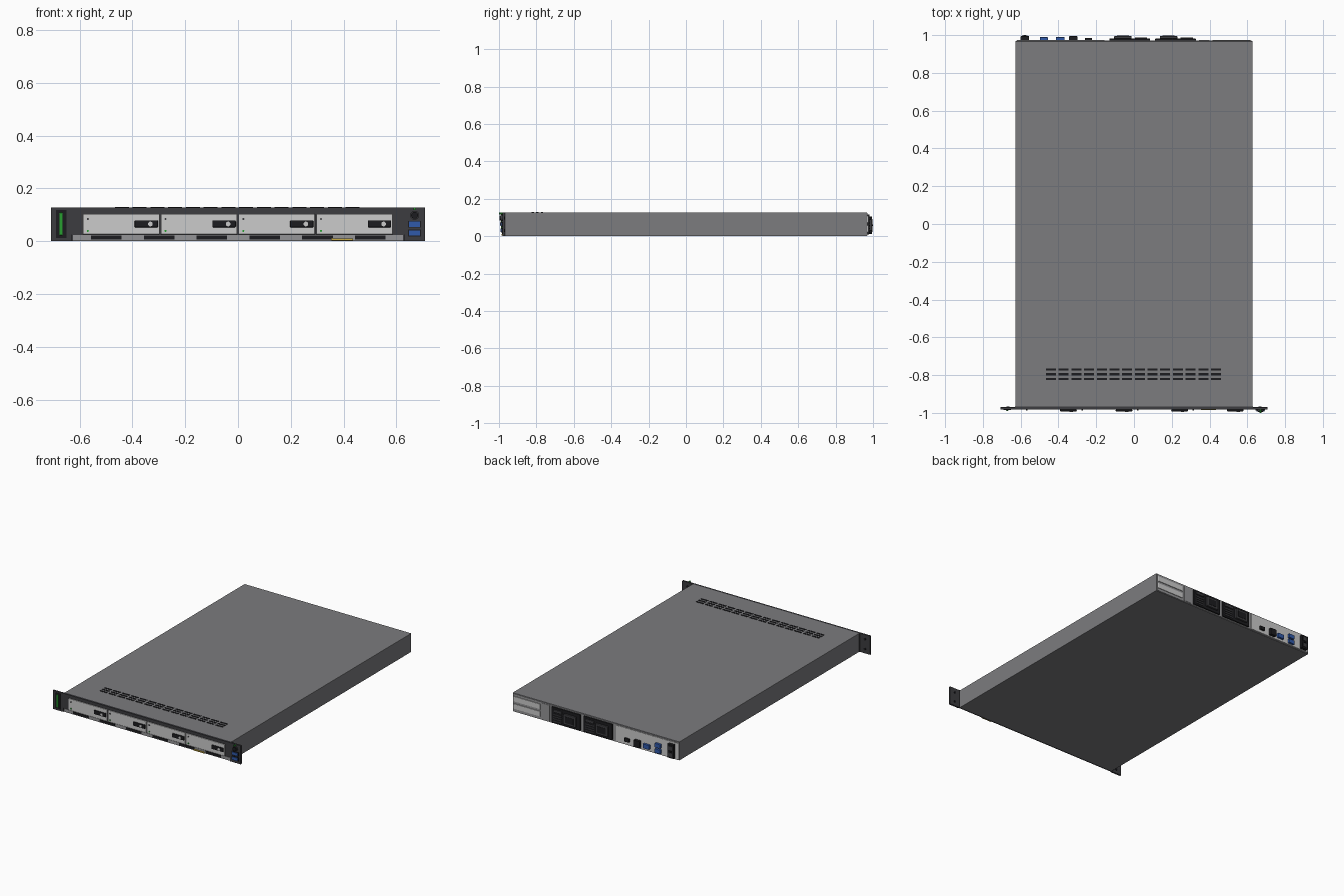
import bpy
from math import pi

COLORS = {
    "case": (0.20, 0.20, 0.21), "dark": (0.045, 0.045, 0.05), "black": (0.012, 0.012, 0.014),
    "light": (0.55, 0.55, 0.55), "mid": (0.3, 0.3, 0.31), "blue": (0.03, 0.10, 0.40),
    "green": (0.02, 0.35, 0.03), "yellow": (0.60, 0.42, 0.06),
}
MATS = {}
for key, rgb in COLORS.items():
    MATS[key] = bpy.data.materials.new(key)
    MATS[key].diffuse_color = (*rgb, 1)


def box(name, x, y, z, mat, bevel=0.0):
    """Box from (min, max) ranges on each axis."""
    bpy.ops.mesh.primitive_cube_add(size=1, location=[(r[0] + r[1]) / 2 for r in (x, y, z)])
    o = bpy.context.object
    o.name = name
    o.scale = [abs(r[1] - r[0]) for r in (x, y, z)]
    bpy.ops.object.transform_apply(location=False, rotation=False, scale=True)
    o.data.materials.append(MATS[mat])
    if bevel:
        m = o.modifiers.new("bevel", 'BEVEL')
        m.width, m.segments = bevel, 2
    return o


def disc(name, x, y, z, r, mat, sides=20):
    """Cylinder along y; y is a (min, max) range."""
    bpy.ops.mesh.primitive_cylinder_add(vertices=sides, radius=r, depth=y[1] - y[0],
                                        location=(x, sum(y) / 2, z), rotation=(pi / 2, 0, 0))
    o = bpy.context.object
    o.name = name
    o.data.materials.append(MATS[mat])
    bpy.ops.object.shade_smooth_by_angle()
    return o


H = 0.127
# Chassis and top vents
box("chassis", (-0.628, 0.628), (-0.968, 0.968), (0, H), "case", 0.002)
for row in range(3):
    for i in range(14):
        x = -0.466 + i * 0.0672
        y = -0.82 + row * 0.025
        box("top_vent_slot", (x, x + 0.053), (y - 0.006, y + 0.006), (H - 0.003, H + 0.002), "black")

# Front plate and rack ears
box("front_plate", (-0.63, 0.63), (-0.976, -0.966), (0, H), "dark")
box("front_top_rail", (-0.63, 0.63), (-0.981, -0.975), (0.105, H), "dark")
for s in (-1, 1):
    box("rack_ear", (s * 0.628, s * 0.708), (-0.982, -0.97), (0, H), "dark", 0.001)
    box("front_side_post", (s * 0.59, s * 0.628), (-0.979, -0.975), (0.025, 0.105), "dark")
    for z in (0.03, 0.097):
        disc("ear_rear_screw", s * 0.668, (-0.971, -0.967), z, 0.008, "black", 12)

# Drive bays with latch, release button and screws
for i in range(4):
    x = -0.587 + i * 0.2945
    box("drive_carrier", (x, x + 0.289), (-0.983, -0.975), (0.026, 0.103), "light", 0.001)
    box("drive_latch", (x + 0.195, x + 0.284), (-0.992, -0.982), (0.052, 0.079), "black", 0.004)
    disc("latch_button", x + 0.255, (-0.995, -0.99), 0.065, 0.009, "light")
    for z in (0.039, 0.084):
        disc("drive_light", x + 0.018, (-0.988, -0.982), z, 0.004, "green" if z < 0.05 else "dark", 12)

# Lower strip of alternating filler panels
box("lower_strip", (-0.625, 0.625), (-0.979, -0.975), (0.003, 0.023), "mid")
for i in range(6):
    x = -0.557 + i * 0.2
    box("lower_vent", (x, x + 0.116), (-0.982, -0.978), (0.007, 0.022), "black")
box("service_tag", (0.355, 0.435), (-0.986, -0.978), (0.003, 0.011), "yellow")

# Ear controls
box("status_light_housing", (-0.69, -0.65), (-0.984, -0.981), (0.012, 0.118), "black")
box("status_light_bar", (-0.677, -0.664), (-0.989, -0.982), (0.022, 0.108), "green", 0.004)
disc("power_button_ring", 0.669, (-0.989, -0.981), 0.098, 0.017, "dark", 28)
disc("power_button", 0.669, (-0.996, -0.981), 0.098, 0.013, "black", 28)
disc("power_light", 0.669, (-1.0, -0.981), 0.122, 0.005, "green", 12)
for z in (0.031, 0.064):
    box("front_usb_shell", (0.644, 0.694), (-0.987, -0.981), (z - 0.013, z + 0.013), "black")
    box("front_usb_port", (0.648, 0.690), (-0.992, -0.981), (z - 0.010, z + 0.010), "blue")

# Rear plate and port panel
box("rear_plate", (-0.622, 0.622), (0.966, 0.971), (0.004, 0.123), "mid")
box("port_panel", (-0.62, -0.155), (0.970, 0.974), (0.008, 0.117), "light")

# Rear ports: centre x, width, z range, depth, colour
PORTS = [("serial_port", -0.578, 0.046, 0.012, 0.105, 0.994, "black"),
         ("rear_usb_lower", -0.477, 0.042, 0.015, 0.043, 0.989, "blue"),
         ("rear_usb_upper", -0.477, 0.042, 0.052, 0.080, 0.989, "blue"),
         ("rear_usb_single", -0.390, 0.046, 0.022, 0.052, 0.989, "blue"),
         ("network_port", -0.322, 0.045, 0.016, 0.062, 0.994, "black"),
         ("management_port", -0.240, 0.037, 0.028, 0.052, 0.986, "black")]
for name, x, w, z0, z1, y, mat in PORTS:
    box(name, (x - w / 2, x + w / 2), (0.972, y), (z0, z1), mat, 0.002)
for z in (0.036, 0.080):
    box("serial_port_socket", (-0.592, -0.564), (0.993, 0.997), (z - 0.013, z + 0.013), "dark")

# Power supplies with socket, fan grille and handle
for x in (-0.13, 0.112):
    box("power_supply", (x, x + 0.216), (0.970, 0.981), (0.010, 0.117), "black", 0.002)
    box("power_socket", (x + 0.025, x + 0.118), (0.980, 0.995), (0.028, 0.098), "dark", 0.004)
    box("power_inlet", (x + 0.04, x + 0.103), (0.994, 0.997), (0.042, 0.084), "black")
    box("power_handle", (x + 0.135, x + 0.200), (0.980, 0.988), (0.086, 0.104), "dark", 0.002)
    for k in range(4):
        z = 0.022 + k * 0.015
        box("power_vent_bar", (x + 0.135, x + 0.200), (0.980, 0.984), (z, z + 0.007), "dark")

# Expansion slot covers
for z in (0.022, 0.072):
    box("expansion_cover", (0.415, 0.618), (0.970, 0.975), (z, z + 0.035), "light", 0.001)
box("rear_filler", (0.345, 0.40), (0.970, 0.973), (0.010, 0.117), "mid")
# Rear latch at the outermost depth
box("serial_port_lip", (-0.585, -0.571), (0.99, 1.0), (0.054, 0.062), "black")
